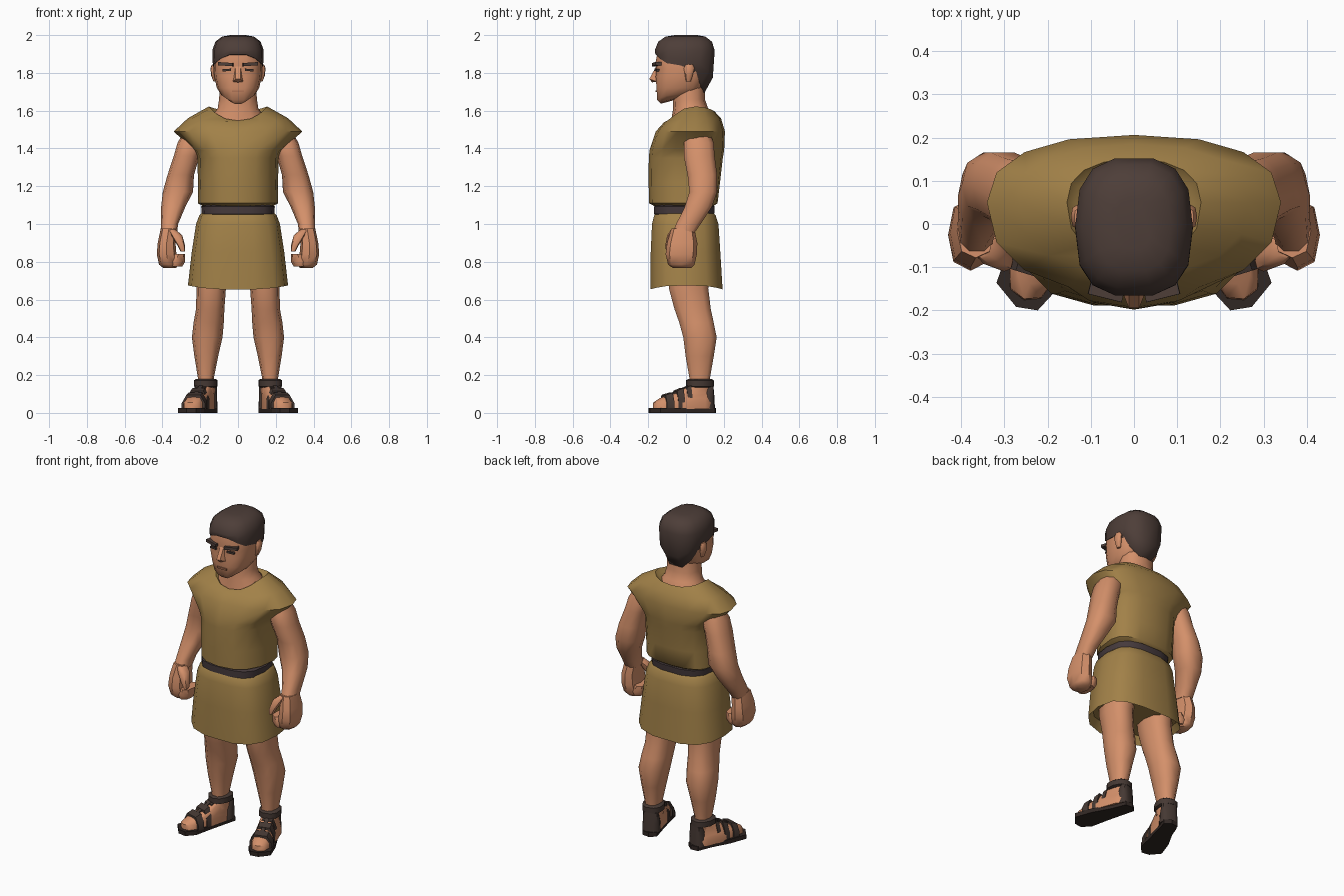
import bpy, math
from mathutils import Matrix, Vector


def material(name, rgb):
    m = bpy.data.materials.new(name)
    m.diffuse_color = (*rgb, 1)
    return m


SKIN = material("skin", (0.66, 0.28, 0.145))
LIP = material("lip", (0.42, 0.17, 0.09))
CLOTH = material("olive_cloth", (0.36, 0.22, 0.065))
HAIR = material("dark_hair", (0.075, 0.048, 0.04))
LEATHER = material("dark_leather", (0.06, 0.04, 0.033))
BELT = material("belt_leather", (0.06, 0.042, 0.045))
SOLE = material("sole", (0.03, 0.02, 0.017))


def make(name, verts, faces, mat, mirror=False, angle=50, matrix=None):
    me = bpy.data.meshes.new(name)
    me.from_pydata([Vector(v) for v in verts], [], faces)
    if matrix:
        me.transform(matrix)
    me.materials.append(mat)
    me.shade_smooth()
    me.set_sharp_from_angle(angle=math.radians(angle))
    ob = bpy.data.objects.new(name, me)
    bpy.context.collection.objects.link(ob)
    if mirror:
        ob.modifiers.new("mirror", "MIRROR").use_mirror_merge = False
    return ob


def loft(name, rings, mat, n=12, p=0.8, ym=None, mirror=False, angle=50, matrix=None):
    """Rings, bottom to top: z, half width, front y, back y, centre x, front dz, back dz."""
    verts = []
    for r in rings:
        z, hw, yf, yb, cx, df, db = (list(r) + [0, 0, 0])[:7]
        mid = (yf + yb) / 2 if ym is None else ym
        for i in range(n):
            a = 2 * math.pi * i / n
            c, s = math.cos(a), math.sin(a)
            px = math.copysign(abs(c) ** p, c)
            py = abs(s) ** p
            y = mid + py * ((yb - mid) if s > 0 else (yf - mid))
            verts.append((cx + hw * px, y, z + (db if s > 0 else df) * s * s))
    faces = [(k * n + i, k * n + (i + 1) % n, (k + 1) * n + (i + 1) % n, (k + 1) * n + i)
             for k in range(len(rings) - 1) for i in range(n)]
    last = (len(rings) - 1) * n
    faces += [tuple(range(n))[::-1], tuple(range(last, last + n))]
    return make(name, verts, faces, mat, mirror, angle, matrix)


def box(name, center, size, mat, mirror=False, rot=(0, 0, 0)):
    m = Matrix.Translation(center)
    for a, axis in zip(rot, "XYZ"):
        m = m @ Matrix.Rotation(math.radians(a), 4, axis)
    sx, sy, sz = (s / 2 for s in size)
    verts = [(x * sx, y * sy, z * sz) for x in (-1, 1) for y in (-1, 1) for z in (-1, 1)]
    faces = [(0, 1, 3, 2), (4, 6, 7, 5), (0, 4, 5, 1), (2, 3, 7, 6), (0, 2, 6, 4), (1, 5, 7, 3)]
    return make(name, verts, faces, mat, mirror, 30, m)


# --- Tunic: skirt, bloused top with cap sleeves, belt ---
loft("skirt", [(0.71, 0.24, -0.17, 0.18), (0.675, 0.265, -0.192, 0.197, 0, -0.022, -0.022),
               (0.85, 0.245, -0.19, 0.185), (1.0, 0.222, -0.183, 0.175),
               (1.045, 0.205, -0.172, 0.16), (1.07, 0.18, -0.15, 0.14)], CLOTH, 14, 0.7)
loft("belt", [(1.05, 0.178, -0.155, 0.14), (1.052, 0.192, -0.172, 0.152),
              (1.093, 0.195, -0.172, 0.155), (1.1, 0.178, -0.155, 0.14)], BELT, 14, 0.7)
loft("tunic_top", [(1.085, 0.17, -0.15, 0.13), (1.11, 0.213, -0.195, 0.167),
                   (1.22, 0.212, -0.198, 0.18), (1.35, 0.215, -0.197, 0.195),
                   (1.39, 0.235, -0.193, 0.202), (1.49, 0.34, -0.16, 0.206),
                   (1.56, 0.265, -0.115, 0.185, 0, -0.02, 0),
                   (1.622, 0.155, -0.085, 0.15, 0, -0.075, -0.025),
                   (1.60, 0.135, -0.07, 0.13, 0, -0.07, -0.025)], CLOTH, 16, 0.85, ym=0.05)

# --- Neck and head ---
loft("neck", [(1.50, 0.17, -0.08, 0.15), (1.57, 0.145, -0.078, 0.135, 0, -0.02, 0.015),
              (1.61, 0.108, -0.068, 0.118), (1.66, 0.1, -0.068, 0.1),
              (1.76, 0.095, -0.06, 0.1)], SKIN, 12, 0.9)
loft("head", [(1.665, 0.055, -0.135, 0.03, 0, -0.03, 0.03),
              (1.685, 0.09, -0.155, 0.07, 0, -0.03, 0.03),
              (1.72, 0.112, -0.158, 0.09), (1.78, 0.125, -0.163, 0.11),
              (1.82, 0.128, -0.158, 0.115), (1.85, 0.128, -0.165, 0.12),
              (1.92, 0.122, -0.15, 0.12)], SKIN, 14, 0.72)
loft("hair", [(1.845, 0.118, -0.14, 0.07, 0, 0.05, -0.16),
              (1.84, 0.132, -0.163, 0.102, 0, 0.06, -0.15),
              (1.87, 0.136, -0.168, 0.145, 0, 0.04, -0.1),
              (1.92, 0.136, -0.168, 0.155), (1.965, 0.12, -0.15, 0.14),
              (1.992, 0.085, -0.11, 0.105), (2.0, 0.04, -0.06, 0.06)], HAIR, 14, 0.75)
loft("ear", [(1.755, 0.008, 0.0, 0.025, 0.122), (1.785, 0.014, -0.005, 0.035, 0.128),
             (1.825, 0.016, -0.012, 0.045, 0.13), (1.845, 0.008, 0.0, 0.035, 0.13)],
     SKIN, 8, mirror=True)
make("nose", [(-0.012, -0.158, 1.835), (0.012, -0.158, 1.835), (-0.03, -0.15, 1.752),
              (0.03, -0.15, 1.752), (-0.012, -0.194, 1.768), (0.012, -0.194, 1.768),
              (0, -0.18, 1.75)],
     [(0, 4, 5, 1), (0, 2, 4), (1, 5, 3), (2, 6, 4), (4, 6, 5), (5, 6, 3), (2, 3, 6)], SKIN)
box("eyebrow", (0.063, -0.152, 1.846), (0.08, 0.04, 0.017), HAIR, True, (0, -4, 14))
box("eye", (0.058, -0.151, 1.815), (0.045, 0.02, 0.012), LEATHER, True, (0, 4, 12))
box("mouth", (0, -0.157, 1.703), (0.065, 0.009, 0.01), LIP)

# --- Arms and fists ---
loft("arm", [(0.95, 0.043, -0.075, 0.045, 0.366), (1.0, 0.045, -0.055, 0.08, 0.362),
             (1.09, 0.064, -0.01, 0.14, 0.343), (1.17, 0.08, 0.015, 0.168, 0.318),
             (1.26, 0.07, 0.005, 0.168, 0.303), (1.36, 0.068, -0.015, 0.155, 0.272),
             (1.43, 0.07, -0.015, 0.15, 0.25), (1.5, 0.05, 0.02, 0.12, 0.23)],
     SKIN, 10, mirror=True)
loft("hand", [(0.768, 0.035, -0.07, 0.03, 0.362), (0.785, 0.05, -0.095, 0.045, 0.368),
              (0.84, 0.052, -0.108, 0.058, 0.378), (0.9, 0.047, -0.1, 0.06, 0.378),
              (0.975, 0.043, -0.078, 0.045, 0.366)], SKIN, 8, mirror=True)
loft("curled_fingers", [(0.775, 0.035, -0.085, 0.03, 0.33), (0.8, 0.05, -0.095, 0.04, 0.33),
                        (0.84, 0.035, -0.09, 0.035, 0.315)], SKIN, 8, mirror=True)
loft("thumb", [(0.855, 0.012, -0.105, -0.07, 0.292), (0.885, 0.02, -0.11, -0.06, 0.3),
               (0.94, 0.03, -0.1, -0.035, 0.325), (0.97, 0.02, -0.08, -0.02, 0.35)],
     SKIN, 8, mirror=True)

# --- Legs ---
loft("leg", [(0.1, 0.043, 0.015, 0.125, 0.168), (0.19, 0.043, 0.015, 0.13, 0.17),
             (0.3, 0.063, -0.005, 0.15, 0.168), (0.4, 0.081, -0.018, 0.166, 0.163),
             (0.48, 0.08, -0.04, 0.15, 0.155), (0.55, 0.075, -0.065, 0.135, 0.147),
             (0.66, 0.078, -0.095, 0.122, 0.142), (0.85, 0.085, -0.1, 0.13, 0.13)],
     SKIN, 10, mirror=True)

# --- Feet and sandals, modelled straight then turned outwards about the ankle ---
TURN = Matrix.Translation((0.17, 0.075, 0)) @ Matrix.Rotation(math.radians(17), 4, "Z")
outline = [(0, .088), (.042, .07), (.05, -.02), (.075, -.14), (.08, -.245), (.02, -.285),
           (-.03, -.278), (-.058, -.22), (-.05, -.12), (-.045, -.02), (-.042, .07)]
k = len(outline)
make("sandal_sole", [(x, y, z) for z in (0, 0.026) for x, y in outline],
     [tuple(range(k)), tuple(range(k, 2 * k))] +
     [(i, (i + 1) % k, k + (i + 1) % k, k + i) for i in range(k)], SOLE, True, 30, TURN)
loft("foot", [(0.02, 0.058, -0.265, 0.07, 0.008), (0.055, 0.058, -0.262, 0.07, 0.008),
              (0.078, 0.053, -0.225, 0.068, 0.005), (0.105, 0.046, -0.14, 0.065, 0),
              (0.14, 0.042, -0.07, 0.06), (0.17, 0.04, -0.05, 0.055)],
     SKIN, 12, 0.65, mirror=True, matrix=TURN)
loft("ankle_cuff", [(0.135, 0.05, -0.062, 0.06), (0.14, 0.062, -0.075, 0.072),
                    (0.172, 0.062, -0.075, 0.072), (0.18, 0.05, -0.062, 0.06)],
     LEATHER, 10, 0.85, mirror=True, matrix=TURN)
loft("heel_guard", [(0.02, 0.052, -0.005, 0.076), (0.08, 0.05, 0.0, 0.074),
                    (0.14, 0.046, 0.03, 0.068)], LEATHER, 10, 0.7, mirror=True, matrix=TURN)


def strap(name, y0, y1, hw, top, lean):
    """Band arching over the foot from sole to sole; it falls towards the toe by lean."""
    arch = [(-hw, 0.02), (-hw, 0.6 * top), (-hw * 0.6, top), (hw * 0.6, top),
            (hw, 0.6 * top), (hw, 0.02)]
    verts = [(x + 0.007, y, z - (lean if y == y0 and z > 0.02 else 0))
             for y in (y0, y1) for x, z in arch]
    m = len(arch)
    make(name, verts, [(i, i + 1, m + i + 1, m + i) for i in range(m - 1)] +
         [tuple(range(m))[::-1], tuple(range(m, 2 * m))], LEATHER, True, 40, TURN)


strap("toe_strap", -0.205, -0.165, 0.064, 0.107, 0.012)
strap("middle_strap", -0.14, -0.105, 0.058, 0.132, 0.015)
strap("instep_strap", -0.085, -0.06, 0.05, 0.145, 0.01)
box("centre_strap", (0.005, -0.13, 0.112), (0.022, 0.13, 0.012), LEATHER, True, (24, 0, 0))
bpy.data.objects["centre_strap"].data.transform(TURN)

# Consistent outward normals
import bmesh
for ob in bpy.data.objects:
    bm = bmesh.new()
    bm.from_mesh(ob.data)
    bmesh.ops.recalc_face_normals(bm, faces=bm.faces)
    bm.to_mesh(ob.data)
    bm.free()
